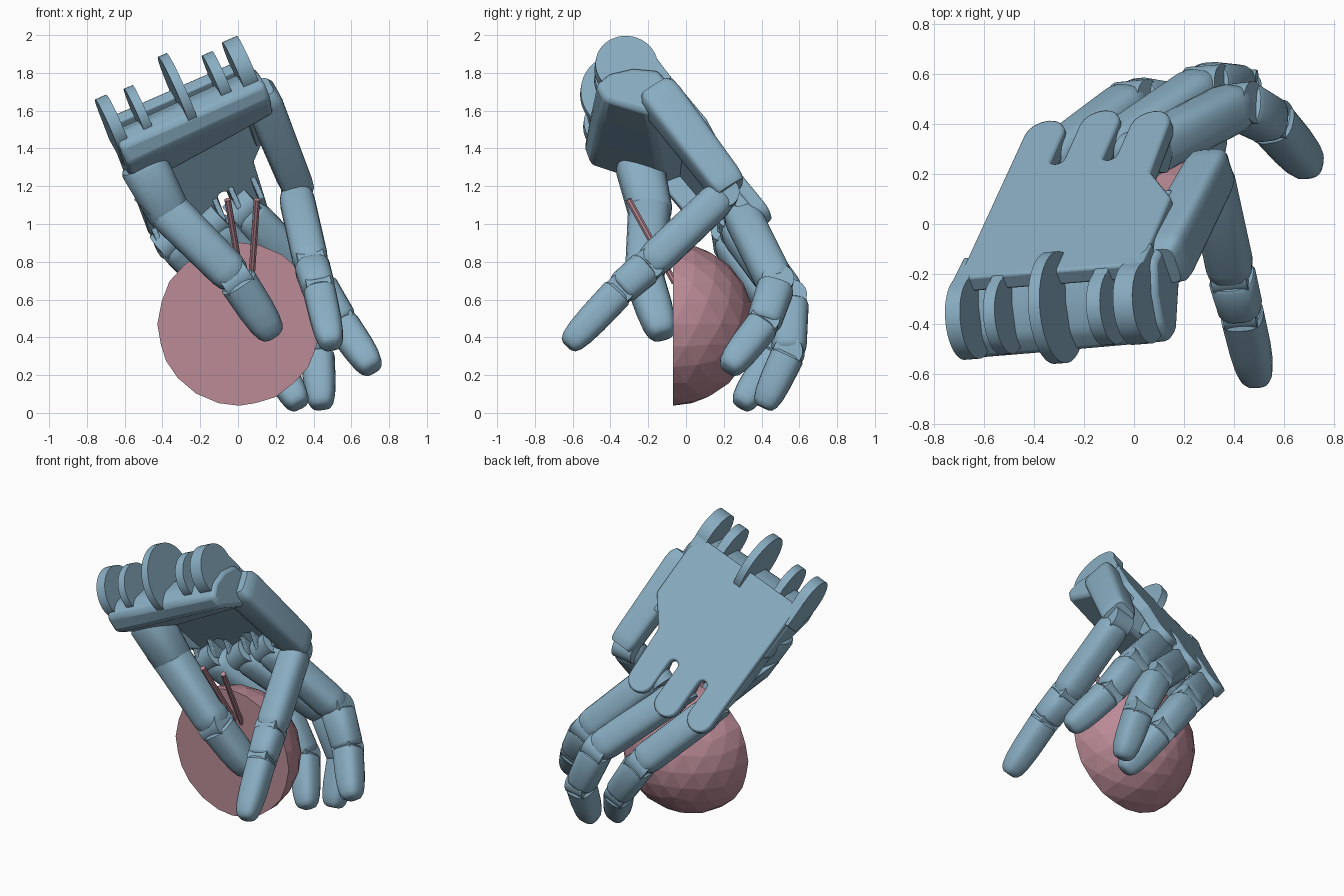
import bpy, bmesh, math
from mathutils import Vector as V

if "Cube" in bpy.data.objects:
    bpy.data.objects.remove(bpy.data.objects["Cube"])

# Hand frame: U across the palm, D towards the fingers, N out of the back of the hand
O = V((-0.30, -0.35, 1.68))
U = V((0.91, 0.07, 0.40)).normalized()
D = V((0.25, 0.62, -0.75))
D = (D - U * D.dot(U)).normalized()
N = U.cross(D)


def L(a, b, c):
    return O + U * a + D * b + N * c


def material(name, col):
    m = bpy.data.materials.new(name)
    m.diffuse_color = (*col, 1)
    m.use_nodes = True
    m.node_tree.nodes["Principled BSDF"].inputs["Base Color"].default_value = m.diffuse_color
    return m


BLUE = material("blue", (0.25, 0.42, 0.54))
PINK = material("pink", (0.50, 0.26, 0.31))


def finish(bm, name, mat=BLUE, angle=35, bevel=0):
    bmesh.ops.recalc_face_normals(bm, faces=bm.faces[:])
    me = bpy.data.meshes.new(name)
    bm.to_mesh(me)
    bm.free()
    ob = bpy.data.objects.new(name, me)
    bpy.context.collection.objects.link(ob)
    me.materials.append(mat)
    if bevel:
        b = ob.modifiers.new("bevel", "BEVEL")
        b.width, b.segments, b.limit_method = bevel, 2, "ANGLE"
    if angle:
        bpy.ops.object.select_all(action="DESELECT")
        ob.select_set(True)
        bpy.context.view_layer.objects.active = ob
        bpy.ops.object.shade_smooth_by_angle(angle=math.radians(angle))
    return ob


def loft(name, rings, mat=BLUE, angle=35, bevel=0):
    bm = bmesh.new()
    vs = [[bm.verts.new(p) for p in r] for r in rings]
    n = len(vs[0])
    for r, s in zip(vs, vs[1:]):
        for i in range(n):
            j = (i + 1) % n
            bm.faces.new((r[i], r[j], s[j], s[i]))
    bm.faces.new(vs[0])
    bm.faces.new(vs[-1])
    return finish(bm, name, mat, angle, bevel)


def beam(name, p, q, r0, r1, prof, power=2.8, side=U, flat=1.0, n=20, mat=BLUE):
    """Rounded-square section swept from p to q; prof holds (fraction, scale)."""
    t = (q - p).normalized()
    x = (side - t * side.dot(t)).normalized()
    y = t.cross(x)
    rings = []
    for f, s in prof:
        r = (r0 + (r1 - r0) * f) * s
        ring = []
        for i in range(n):
            w = 2 * math.pi * (i + 0.5) / n
            c, k = math.cos(w), math.sin(w)
            cx = math.copysign(abs(c) ** (2 / power), c)
            ky = math.copysign(abs(k) ** (2 / power), k)
            ring.append(p + (q - p) * f + x * r * cx + y * r * flat * ky)
        rings.append(ring)
    return loft(name, rings, mat)


ROD = [(0, 1), (1, 1)]
BONE = [(0, .78), (.03, .92), (.1, 1), (.5, 1), (.88, 1), (.96, .93), (1, .8)]
TIP = [(0, .85), (.04, .98), (.5, 1), (.75, .95), (.9, .83), (.97, .66), (1, .42)]


def disc(name, c, axis, r, w):
    return beam(name, c - axis * w / 2, c + axis * w / 2, r, r, ROD,
                power=2, side=D if abs(axis.dot(D)) < .9 else N, n=40)


def finger(name, pts, radii, side=U):
    pts = [V(p) for p in pts]
    last = len(pts) - 2
    for i in range(last + 1):
        p, q = pts[i], pts[i + 1]
        t = (q - p).normalized()
        if i == last:
            q = q + t * radii[-1] * 0.85
        beam(f"{name}_segment_{i + 1}", p + t * .01, q - t * .003,
             radii[i], radii[i + 1], TIP if i == last else BONE, side=side)
        x = (side - t * side.dot(t)).normalized()
        disc(f"{name}_hinge_{i + 1}", p, x, radii[i] * .85, radii[i] * 1.5)


# Back plate with rounded finger lobes and slots between them
def arc(a, b, r, w0, w1, k=8):
    return [(a + r * math.cos(w0 + (w1 - w0) * i / k),
             b + r * math.sin(w0 + (w1 - w0) * i / k)) for i in range(k + 1)]


lobes = [(.145, 1.00, .085), (-.085, 1.03, .085), (-.315, .99, .085)]
outline = [(-.41, .06), (.33, .06), (.39, .15), (.39, .50), (.245, .68)]
for i, (a, b, r) in enumerate(lobes):
    outline += arc(a, b, r, 0, math.pi)
    if i < 2:
        outline += arc(a - .115, .81, .03, 0, -math.pi, 6)
loft("back_plate", [[L(a, b, c) for a, b in outline] for c in (.085, .16)],
     bevel=.012)

# Palm side walls and finger mounts under the plate
for name, a, b0, b1, c0, w in (("outer_wall", -.385, .1, .85, -.02, .05),
                               ("inner_wall", .32, .1, .6, 0, .07)):
    loft(name, [[L(a + s * w / 2, b, c) for b, c in
                 ((b0, .12), (b0, c0), (b1 - .2, c0), (b1, .09), (b1, .12))]
                for s in (-1, 1)], bevel=.01)
for i, (a, b, r) in enumerate(lobes):
    for s in (-1, 1):
        loft(f"finger_mount_{i}_{s}", [[L(a + s * .065 + k * .014, b - db, c)
             for db, c in ((.03, .1), (.05, .03), (.14, .01), (.25, .1))]
            for k in (-1, 1)], bevel=.005)

# Heel of the palm, lofted from side to side
left = [(.16, .12), (.05, .02), (-.02, -.1), (-.01, -.2), (.10, -.24), (.42, -.03), (.46, .12)]
right = [(.13, .12), (.04, .02), (-.01, -.1), (0, -.2), (.10, -.22), (.30, -.08), (.36, .12)]
rings = []
for a, f in ((-.42, 0), (-.2, .1), (.1, .5), (.42, 1)):
    rings.append([L(a, p[0] + (q[0] - p[0]) * f, p[1] + (q[1] - p[1]) * f)
                  for p, q in zip(left, right)])
loft("palm_heel", rings, bevel=.025)

# Wrist hinge discs and their lugs
for i, (a, c, r, w) in enumerate(((-.395, 0, .165, .065), (-.24, 0, .155, .05),
                                  (-.005, .02, .225, .05), (.215, 0, .15, .06),
                                  (.355, .01, .165, .085))):
    disc(f"wrist_disc_{i + 1}", L(a, 0, c), U, r, w)
    if i != 2:
        loft(f"wrist_lug_{i + 1}", [[L(a + s * w / 2, b, k) for b, k in
             ((0, r), (.2, .155), (.2, -.1), (0, -r))] for s in (-1, 1)], bevel=.006)

# Hinged side bone on the right of the palm
beam("side_bone", V((.105, -.17, 1.71)), V((.32, .235, 1.18)), .10, .085,
     [(0, .75), (.05, .95), (.12, 1), (.9, 1), (.97, .95), (1, .85)], power=5, side=U, flat=1.1)

# Fingers
finger("side_finger", [(.305, .20, 1.16), (.39, -.20, .78), (.43, -.35, .65), (.486, -.585, .40)],
       (.093, .095, .088, .078), side=V((1, .1, .2)))
finger("inner_finger", [(.03, .28, 1.08), (.42, .48, .68), (.55, .41, .47), (.685, .255, .275)],
       (.10, .10, .092, .08))
finger("middle_finger", [L(-.085, .93, .05), (.29, .55, .60), (.42, .545, .32), (.437, .435, .085)],
       (.10, .10, .092, .078))
finger("outer_finger", [L(-.315, .90, .05), (.0, .49, .56), (.18, .47, .30), (.30, .32, .085)],
       (.10, .10, .09, .078))

# Thumb: thick root, long bone and tip
beam("thumb_root", V((-.51, -.25, 1.33)), V((-.35, -.18, 1.03)), .13, .115, BONE, side=V((1, 0, .6)))
finger("thumb", [(-.42, -.19, 1.12), (-.01, -.22, .71), (.15, -.14, .465)],
       (.115, .105, .09), side=V((1, 0, .6)))

# Half ball with its flat face to the front
bm = bmesh.new()
bmesh.ops.create_icosphere(bm, subdivisions=3, radius=.432)
for v in bm.verts:
    v.co += V((.005, -.07, .47))
bmesh.ops.bisect_plane(bm, geom=bm.verts[:] + bm.edges[:] + bm.faces[:],
                       plane_co=(0, -.07, 0), plane_no=(0, -1, 0), clear_outer=True)
bmesh.ops.holes_fill(bm, edges=[e for e in bm.edges if e.is_boundary], sides=0)
finish(bm, "half_ball", PINK, 0)

# Two thin sticks standing out of the ball's flat face
for i, (x0, x1) in enumerate(((-.055, .02), (.10, .07))):
    beam(f"stick_{i + 1}", V((x1, -.06, .69)), V((x0, -.305, 1.13)), .018, .018,
         ROD, power=2, side=V((1, 0, 0)), n=8, mat=PINK)
